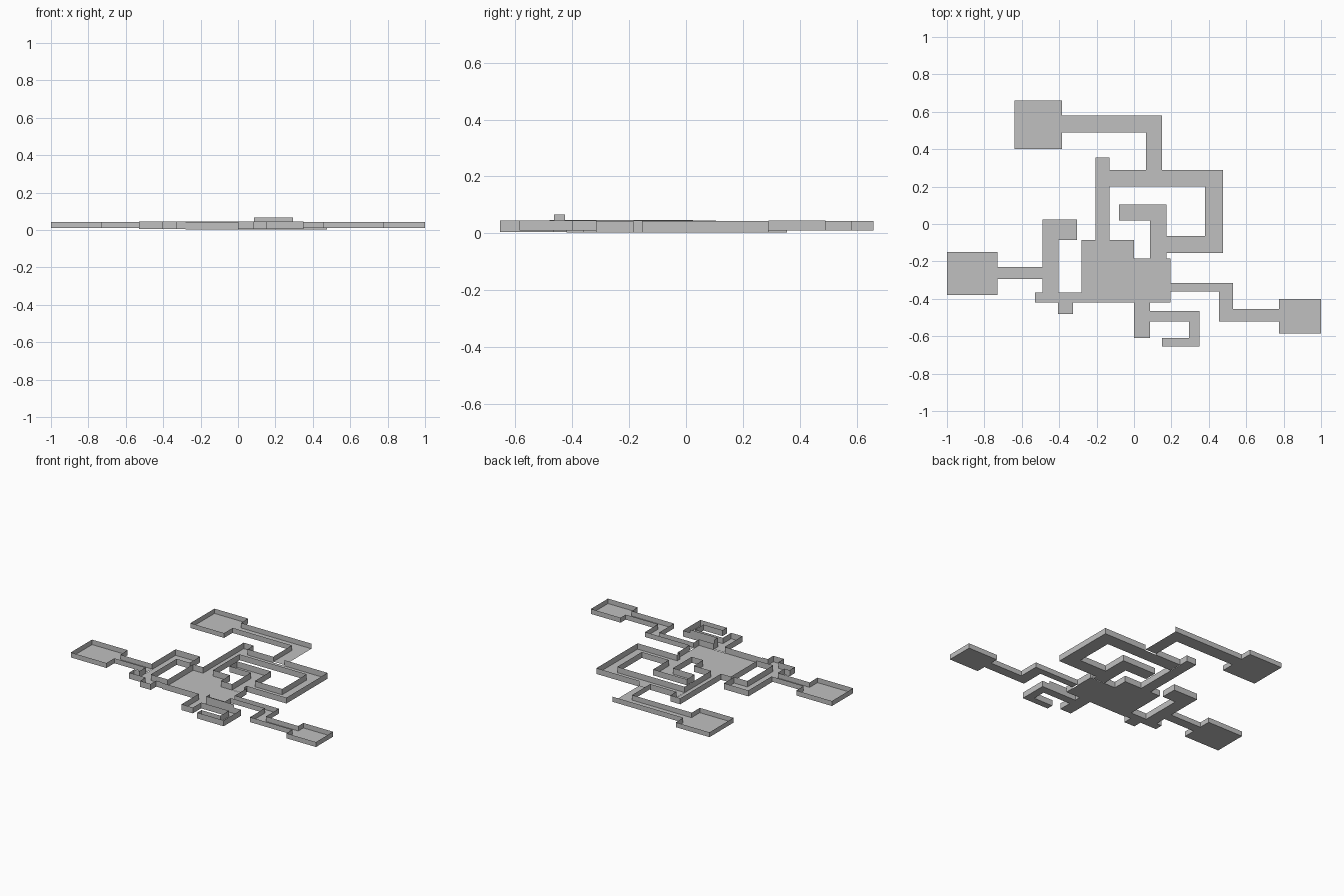
import bpy, bmesh

if "Cube" in bpy.data.objects:
    bpy.data.objects.remove(bpy.data.objects["Cube"])

stone = bpy.data.materials.new("stone_grey")
stone.diffuse_color = (0.53, 0.53, 0.53, 1)
stone.use_nodes = True
stone.node_tree.nodes["Principled BSDF"].inputs["Base Color"].default_value = stone.diffuse_color

# Each part: floor height, wall top, rectangles (x0, x1, y0, y1)
PARTS = {
    "main_hall": (0.002, 0.043, [(-0.28, 0, -0.42, -0.085), (0, 0.195, -0.42, -0.185),
                                 (-0.205, -0.13, -0.085, 0.355)]),
    "loop_passage": (0.003, 0.043, [(-0.13, 0.475, 0.20, 0.29), (0.38, 0.475, -0.155, 0.20),
                                    (0.175, 0.38, -0.155, -0.065)]),
    "inner_hook": (0.003, 0.044, [(0.085, 0.175, -0.185, 0.105), (-0.08, 0.085, 0.02, 0.105)]),
    "north_passage": (0.01, 0.045, [(-0.385, 0.15, 0.49, 0.58), (0.065, 0.15, 0.29, 0.49)]),
    "north_room": (0.01, 0.043, [(-0.64, -0.385, 0.40, 0.66)]),
    "west_passage": (0.006, 0.047, [(-0.49, -0.405, -0.42, 0.025), (-0.405, -0.305, -0.085, 0.025),
                                    (-0.405, -0.28, -0.42, -0.365), (-0.53, -0.49, -0.42, -0.365),
                                    (-0.405, -0.325, -0.48, -0.42)]),
    "west_room": (0.01, 0.044, [(-1, -0.73, -0.38, -0.15), (-0.73, -0.49, -0.295, -0.23)]),
    "east_passage": (0.01, 0.044, [(0.195, 0.53, -0.36, -0.315), (0.455, 0.53, -0.52, -0.36),
                                   (0.53, 0.775, -0.52, -0.455)]),
    "east_room": (0.01, 0.044, [(0.775, 1.0, -0.585, -0.40)]),
    "south_passage": (0.005, 0.045, [(0, 0.085, -0.61, -0.42), (0.085, 0.35, -0.52, -0.465),
                                     (0.295, 0.35, -0.655, -0.52), (0.15, 0.295, -0.655, -0.61)]),
}

# Shared plan grid, so every wall stands only on the outer outline
rects = [r for p in PARTS.values() for r in p[2]]
xs = sorted({v for r in rects for v in r[:2]})
ys = sorted({v for r in rects for v in r[2:]})
owner = {}
for name, (_, _, part_rects) in PARTS.items():
    for x0, x1, y0, y1 in part_rects:
        for i in range(xs.index(x0), xs.index(x1)):
            for j in range(ys.index(y0), ys.index(y1)):
                owner.setdefault((i, j), name)


def finish(bm, name):
    bmesh.ops.remove_doubles(bm, verts=bm.verts, dist=0.0005)
    bmesh.ops.dissolve_limit(bm, angle_limit=0.01, verts=bm.verts, edges=bm.edges)
    me = bpy.data.meshes.new(name)
    bm.to_mesh(me)
    bm.free()
    me.materials.append(stone)
    bpy.context.collection.objects.link(bpy.data.objects.new(name, me))


def wall(bm, a, b, z0, z1):
    bm.faces.new([bm.verts.new(v) for v in
                  ((*a, z0), (*b, z0), (*b, z1), (*a, z1))])


def is_open(a, b):
    # the side of the north passage has no wall
    return a[0] == b[0] == 0.15 and min(a[1], b[1]) >= 0.29


# Floors with their thin outline walls
for name, (z0, z1, _) in PARTS.items():
    bm = bmesh.new()
    for (i, j), own in owner.items():
        if own != name:
            continue
        c = [(xs[i], ys[j]), (xs[i + 1], ys[j]), (xs[i + 1], ys[j + 1]), (xs[i], ys[j + 1])]
        bm.faces.new([bm.verts.new((*p, z0)) for p in c])
        for k, (di, dj) in enumerate(((0, -1), (1, 0), (0, 1), (-1, 0))):
            a, b = c[k], c[(k + 1) % 4]
            if (i + di, j + dj) not in owner and not is_open(a, b):
                wall(bm, a, b, z0, z1)
    finish(bm, name)

# Taller wall beside the south passage
bm = bmesh.new()
wall(bm, (0.085, -0.465), (0.295, -0.465), 0.045, 0.066)
wall(bm, (0.085, -0.425), (0.085, -0.465), 0.045, 0.066)
finish(bm, "raised_wall")
